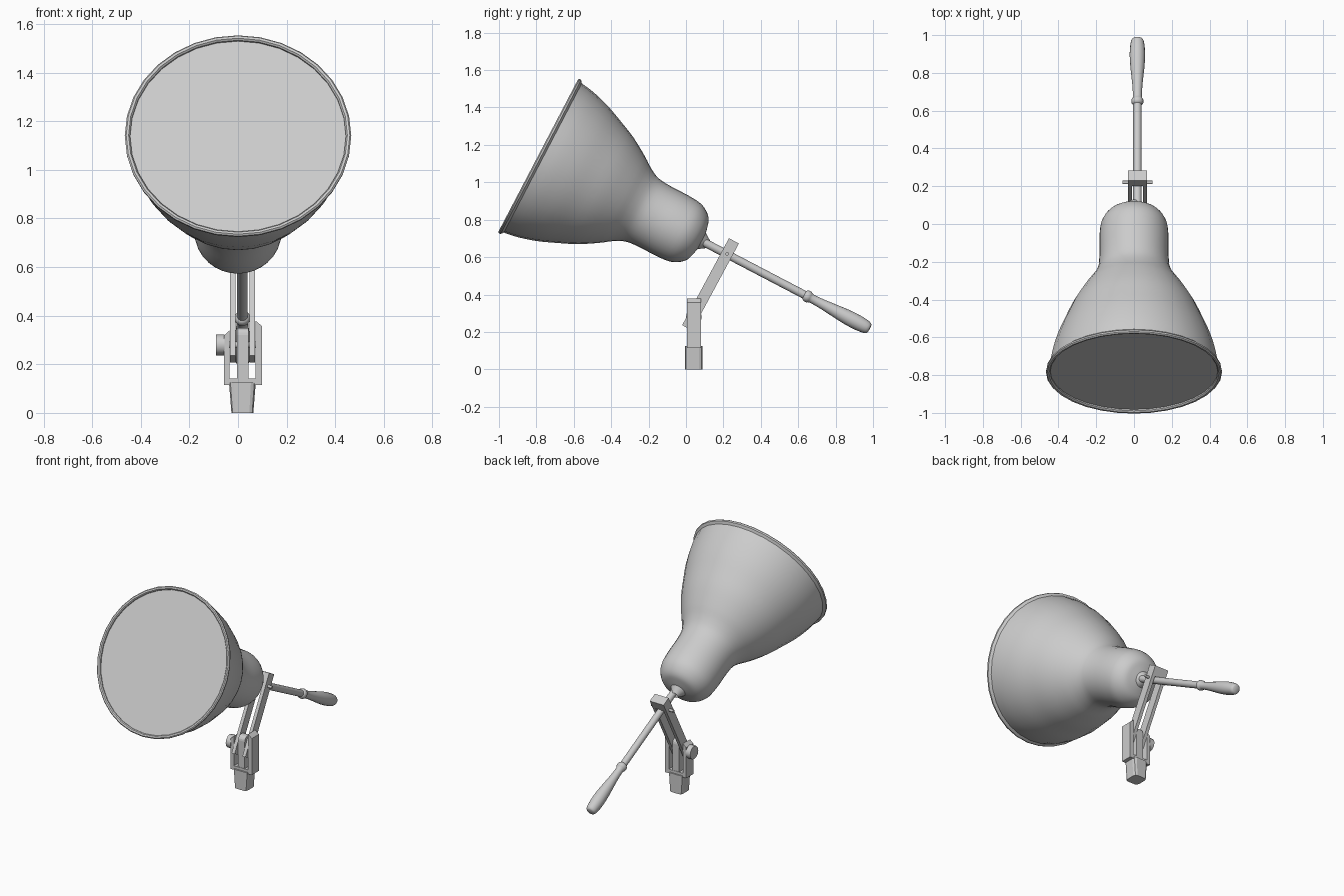
import bpy
import bmesh
from math import radians
from mathutils import Matrix, Vector

if "Cube" in bpy.data.objects:
    bpy.data.objects.remove(bpy.data.objects["Cube"])

# single grey finish
grey = bpy.data.materials.new("light_grey")
grey.use_nodes = True
grey.diffuse_color = (0.6, 0.6, 0.6, 1)
grey.node_tree.nodes["Principled BSDF"].inputs["Base Color"].default_value = (0.6, 0.6, 0.6, 1)

MID = 0.018                                  # centre line of rod and bracket
TILT = Matrix.Rotation(radians(-117.6), 4, 'X')   # lamp axis, front to back
LEAN = Matrix.Rotation(radians(-28.3), 4, 'X')    # arm direction


def finish(name, bm, smooth=False):
    bmesh.ops.remove_doubles(bm, verts=bm.verts, dist=1e-5)
    bmesh.ops.recalc_face_normals(bm, faces=bm.faces)
    mesh = bpy.data.meshes.new(name)
    bm.to_mesh(mesh)
    bm.free()
    mesh.materials.append(grey)
    obj = bpy.data.objects.new(name, mesh)
    bpy.context.collection.objects.link(obj)
    if smooth:
        bpy.ops.object.select_all(action='DESELECT')
        obj.select_set(True)
        bpy.context.view_layer.objects.active = obj
        bpy.ops.object.shade_smooth_by_angle(angle=radians(40))
    return obj


def curve_through(points, steps=3):
    """Round off a profile with a Catmull-Rom spline."""
    pts = [Vector(p) for p in points]
    out = []
    for i in range(len(pts) - 1):
        a, b, c, d = (pts[max(i - 1, 0)], pts[i], pts[i + 1], pts[min(i + 2, len(pts) - 1)])
        for k in range(steps):
            t = k / steps
            out.append(0.5 * (2 * b + (c - a) * t + (2 * a - 5 * b + 4 * c - d) * t * t
                              + (3 * b - a - 3 * c + d) * t ** 3))
    return out + [pts[-1]]


def lathe(name, profile, x, sides):
    """Spin (distance, radius) pairs about the tilted lamp axis."""
    bm = bmesh.new()
    verts = [bm.verts.new((max(r, 0), 0, t)) for t, r in profile]
    edges = [bm.edges.new(pair) for pair in zip(verts, verts[1:])]
    bmesh.ops.spin(bm, geom=verts + edges, cent=(0, 0, 0), axis=(0, 0, 1),
                   angle=radians(360), steps=sides)
    bm.transform(Matrix.Translation((x, -0.785, 1.14)) @ TILT)
    return finish(name, bm, True)


def box(name, low, high, matrix=Matrix(), edit=None):
    bm = bmesh.new()
    bmesh.ops.create_cube(bm, size=1)
    low, high = Vector(low), Vector(high)
    size = high - low
    for v in bm.verts:
        v.co = Vector(c * s for c, s in zip(v.co, size)) + (low + high) / 2
    if edit:
        edit(bm)
    bm.transform(matrix)
    return finish(name, bm)


def cylinder(name, x0, x1, y, z, radius, sides):
    bm = bmesh.new()
    bmesh.ops.create_cone(bm, cap_ends=True, segments=sides, radius1=radius,
                          radius2=radius, depth=x1 - x0)
    bm.transform(Matrix.Translation(((x0 + x1) / 2, y, z)) @ Matrix.Rotation(radians(90), 4, 'Y'))
    return finish(name, bm, True)


# bell-shaped shade with rolled rim and neck
rim = [(0.002, 0.444), (-0.005, 0.45), (-0.006, 0.46), (0, 0.466), (0.01, 0.465), (0.018, 0.455)]
bell = [(0.022, 0.45), (0.1, 0.437), (0.2, 0.408), (0.3, 0.367), (0.4, 0.322), (0.5, 0.262),
        (0.56, 0.22), (0.62, 0.191), (0.7, 0.183), (0.8, 0.183), (0.88, 0.176), (0.93, 0.152),
        (0.96, 0.12), (0.973, 0.08), (0.98, 0.05)]
lathe("shade", [(0.025, 0.444)] + rim + curve_through(bell) + [(1.0, 0.035), (1.02, 0.022)], 0, 32)

# flat lens set just inside the rim
lathe("lens", [(0.01, 0), (0.01, 0.444), (0.02, 0.444), (0.02, 0)], 0, 32)

# rod and turned handle
lathe("rod", [(0.96, 0), (0.96, 0.022), (1.61, 0.022), (1.61, 0)], MID, 16)
grip = [(1.6, 0.022), (1.61, 0.031), (1.63, 0.031), (1.645, 0.024), (1.72, 0.027),
        (1.82, 0.037), (1.9, 0.041), (1.96, 0.037), (1.985, 0.031), (1.993, 0.022)]
lathe("handle", [(1.6, 0)] + curve_through(grip, 2) + [(1.995, 0)], MID, 16)

# pair of leaning arms, joined by a block above the rod
foot = Matrix.Translation((MID, 0.006, 0.222)) @ LEAN
for side, sign in (("right", -1), ("left", 1)):
    box(side + "_arm", (sign * 0.04 - 0.011, -0.03, 0), (sign * 0.04 + 0.011, 0.03, 0.528), foot)
box("arm_cap", (-0.03, -0.03, 0.465), (0.03, 0.03, 0.528), foot)
cylinder("rod_pin", MID - 0.08, MID + 0.08, 0.22, 0.617, 0.009, 10)


# tapered foot with chamfered corners
def taper(bm):
    upright = [e for e in bm.edges if abs(e.verts[0].co.z - e.verts[1].co.z) > 0.05]
    bmesh.ops.bevel(bm, geom=upright, offset=0.02, segments=2, affect='EDGES', profile=0.5)
    for v in bm.verts:
        if v.co.z < 0.05:
            v.co.x *= 0.82


box("foot", (-0.055, -0.047, 0), (0.055, 0.047, 0.125), Matrix.Translation((MID, 0.042, 0)), taper)

# fork: bridge, two cheeks with sloped tops, central tongue
box("fork_bridge", (MID - 0.075, 0.005, 0.115), (MID + 0.08, 0.08, 0.142))


def slope(bm):
    for v in bm.verts:
        if v.co.z > 0.3 and abs(v.co.x - MID) > 0.065:
            v.co.z -= 0.022


box("left_cheek", (0.071, 0.005, 0.115), (0.098, 0.08, 0.38), edit=slope)
box("right_cheek", (-0.057, 0.005, 0.115), (-0.034, 0.08, 0.34), edit=slope)


def round_top(bm):
    top = [e for e in bm.edges if all(v.co.z > 0.3 for v in e.verts)
           and abs(e.verts[0].co.x - e.verts[1].co.x) > 0.03]
    bmesh.ops.bevel(bm, geom=top, offset=0.03, segments=4, affect='EDGES', profile=0.5)


box("tongue", (MID - 0.022, 0.008, 0.12), (MID + 0.026, 0.078, 0.35), edit=round_top)

# clamp bolt and knob
cylinder("clamp_bolt", -0.06, 0.09, 0.042, 0.28, 0.014, 12)
cylinder("clamp_knob", -0.09, -0.055, 0.042, 0.28, 0.043, 12)
